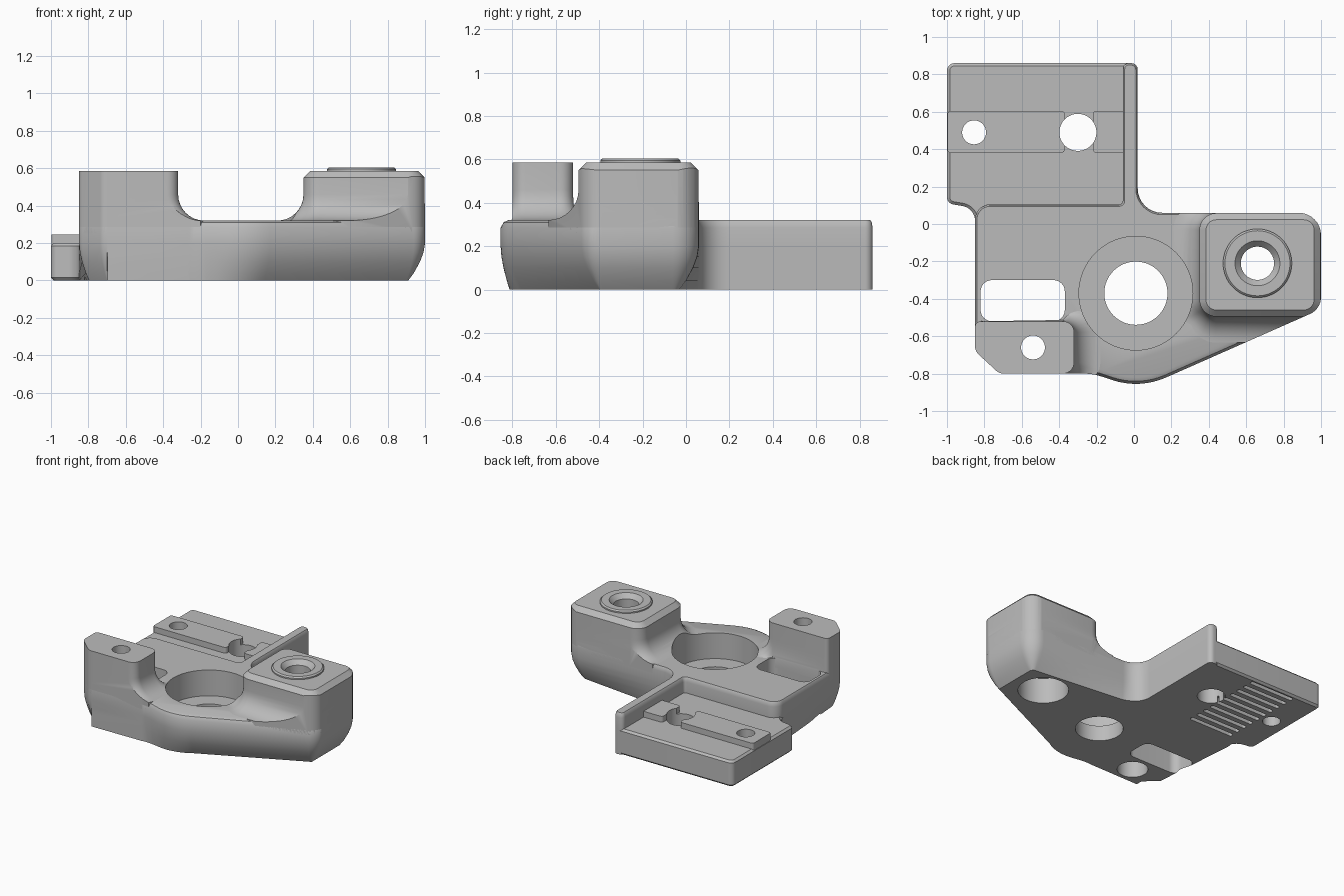
import bpy, bmesh, math
from mathutils import Vector

if "Cube" in bpy.data.objects:
    bpy.data.objects.remove(bpy.data.objects["Cube"])

grey = bpy.data.materials.new("machined_grey")
grey.use_nodes = True
colour = (0.5, 0.5, 0.5, 1)
grey.diffuse_color = colour
grey.node_tree.nodes["Principled BSDF"].inputs["Base Color"].default_value = colour


def clamp(v):
    return max(0.0, min(1.0, v))


def rounded(corners, steps=8):
    """Counter-clockwise outline from (x, y, corner radius) entries."""
    out = []
    for i, (x, y, r) in enumerate(corners):
        p = Vector((x, y))
        a = (Vector(corners[i - 1][:2]) - p).normalized()
        b = (Vector(corners[(i + 1) % len(corners)][:2]) - p).normalized()
        if r == 0:
            out.append(p)
            continue
        half = a.angle(b) / 2
        centre = p + (a + b).normalized() * (r / math.sin(half))
        start = p + a * (r / math.tan(half)) - centre
        end = p + b * (r / math.tan(half)) - centre
        sweep = start.angle_signed(end)  # clockwise positive
        a0 = math.atan2(start.y, start.x)
        for k in range(steps + 1):
            t = a0 - sweep * k / steps
            out.append(centre + Vector((math.cos(t), math.sin(t))) * r)
    return out


def box(x0, x1, y0, y1, r):
    return rounded([(x0, y0, r), (x1, y0, r), (x1, y1, r), (x0, y1, r)])


def circle(x, y, n=64):
    return [Vector((x + math.cos(t), y + math.sin(t)))
            for t in (math.tau * k / n for k in range(n))]


def loft(name, outline, layers, weight=lambda p, n, z: 1):
    """Stack copies of the outline; layers are (height, outward offset)."""
    count = len(outline)
    normals = []
    for i in range(count):
        e1 = (outline[i] - outline[i - 1]).normalized()
        e2 = (outline[(i + 1) % count] - outline[i]).normalized()
        t = (e1 + e2).normalized()
        n = Vector((t.y, -t.x))
        normals.append((n, 1 / max(0.5, t.dot(e1))))
    bm = bmesh.new()
    rings = []
    for z, off in layers:
        ring = []
        for p, (n, k) in zip(outline, normals):
            q = p + n * (off * k * weight(p, n, z))
            ring.append(bm.verts.new((q.x, q.y, z)))
        rings.append(ring)
    for lo, hi in zip(rings, rings[1:]):
        for i in range(count):
            j = (i + 1) % count
            bm.faces.new((lo[i], lo[j], hi[j], hi[i]))
    bm.faces.new(rings[0][::-1])
    bm.faces.new(rings[-1])
    mesh = bpy.data.meshes.new(name)
    bm.to_mesh(mesh)
    bm.free()
    mesh.materials.append(grey)
    obj = bpy.data.objects.new(name, mesh)
    bpy.context.collection.objects.link(obj)
    return obj


def turned(name, x, y, profile):
    """Round cutter from (radius, height) entries."""
    return loft(name, circle(x, y), [(z, r - 1) for r, z in profile])


def cut(obj, cutters, keep=None):
    for c in cutters + ([keep] if keep else []):
        m = obj.modifiers.new("cut", 'BOOLEAN')
        m.operation = 'INTERSECT' if c is keep else 'DIFFERENCE'
        m.solver = 'EXACT'
        m.object = c
    bpy.context.view_layer.update()
    graph = bpy.context.evaluated_depsgraph_get()
    mesh = bpy.data.meshes.new_from_object(obj.evaluated_get(graph))
    obj.modifiers.clear()
    obj.data = mesh


# Cutters for bores, slot and grooves
centre_bore = turned("centre_bore", 0.01, -0.37,
                     [(0.17, -0.1), (0.17, 0.12), (0.305, 0.12), (0.305, 0.7)])
boss_bore = turned("boss_bore", 0.66, -0.21,
                   [(0.18, -0.1), (0.18, 0.2), (0.09, 0.2), (0.09, 0.57), (0.13, 0.615)])
post_bore = turned("post_bore", -0.54, -0.66,
                   [(0.11, -0.1), (0.11, 0.15), (0.065, 0.15), (0.065, 0.7)])
tray_holes = [turned("tray_hole", x, 0.49, [(r, -0.1), (r, 0.5)])
              for x, r in ((-0.3, 0.1), (-0.855, 0.065))]
slot = loft("slot_cutter", box(-0.82, -0.37, -0.52, -0.3, 0.06), [(-0.1, 0), (0.5, 0)])
grooves = [loft("groove_cutter", box(-0.77, -0.39, y - 0.016, y + 0.016, 0.015),
                [(-0.05, 0), (0.05, 0)])
           for y in (0.16 + 0.073 * k for k in range(10))]

# Main plate with the thin ridge running back
plate_outline = rounded([
    (-0.85, 0.105, 0.08), (-0.85, -0.68, 0.06), (-0.72, -0.8, 0.06), (-0.22, -0.8, 0.3),
    (0.03, -0.883, 0.4), (1, -0.455, 0.1), (1, 0.06, 0.12), (0.02, 0.06, 0.13),
    (0.02, 0.86, 0.035), (-0.06, 0.86, 0.03), (-0.06, 0.105, 0.02)])


def plate_weight(p, n, z):
    if z > 0.25:  # rim chamfer, strongest along the front
        return 1 if n.y < -0.2 and p.x > -0.25 else 0.3
    if p.x < -0.7 and p.y < -0.6:
        return 0.6
    if p.y > 0.02:
        return clamp((p.x - 0.1) / 0.5)
    return clamp((p.x + 0.3) / 0.6)


plate = loft("main_plate", plate_outline,
             [(0, -0.09), (0.04, -0.06), (0.1, -0.027), (0.15, -0.008), (0.2, 0),
              (0.285, 0), (0.31, -0.014), (0.32, -0.035)], plate_weight)
hull = loft("hull_limit", plate_outline, [(0.2, 0), (0.7, 0)])
cut(plate, [centre_bore, boss_bore, post_bore, slot])


# Tall parts flare into the plate with a concave fillet
def flare(radius, top=0.46, steps=8):
    rows = [(0.25, radius)]
    for k in range(steps + 1):
        a = math.pi / 2 * k / steps
        rows.append((top - radius * math.cos(a), radius * (1 - math.sin(a))))
    return rows


block = loft("boss_block", box(0.35, 0.998, -0.495, 0.058, 0.09),
             flare(0.14) + [(0.55, 0), (0.585, -0.035)],
             lambda p, n, z: 1 if z > 0.5 else max(0, -n.x, -n.y))
cut(block, [centre_bore, boss_bore], hull)

post = loft("clamp_post", rounded([
    (-0.85, -0.52, 0.03), (-0.85, -0.68, 0.06), (-0.72, -0.8, 0.06),
    (-0.32, -0.8, 0.06), (-0.32, -0.52, 0.06)]),
    flare(0.14) + [(0.585, 0)], lambda p, n, z: max(0, n.x))
cut(post, [centre_bore, post_bore], hull)

ring = loft("boss_ring", circle(0.66, -0.21), [(0.56, -0.815), (0.595, -0.815), (0.605, -0.825)])
cut(ring, [boss_bore])

# Rear tray with split rail and grooved underside
tray = loft("rear_tray", rounded([
    (-1, 0.86, 0.04), (-1, 0.11, 0.04), (-0.85, 0.085, 0.08), (-0.85, 0, 0),
    (-0.02, 0, 0), (-0.02, 0.86, 0)]),
    [(0, -0.015), (0.015, 0), (0.185, 0), (0.2, -0.015)])
cut(tray, tray_holes + grooves)

rails = [loft("rail_" + side, box(x0, x1, 0.38, 0.605, r), [(0.1, 0), (0.245, 0)])
         for side, x0, x1, r in (("long", -0.998, -0.37, 0.02), ("short", -0.22, -0.04, 0.02))]
for rail in rails:
    cut(rail, tray_holes)

for c in [centre_bore, boss_bore, post_bore, slot, hull] + tray_holes + grooves:
    bpy.data.objects.remove(c)

# Smooth curved walls, crisp edges
bpy.ops.object.select_all(action='DESELECT')
for obj in [plate, block, post, ring, tray] + rails:
    obj.select_set(True)
    bpy.context.view_layer.objects.active = obj
bpy.ops.object.shade_smooth_by_angle(angle=math.radians(30))
